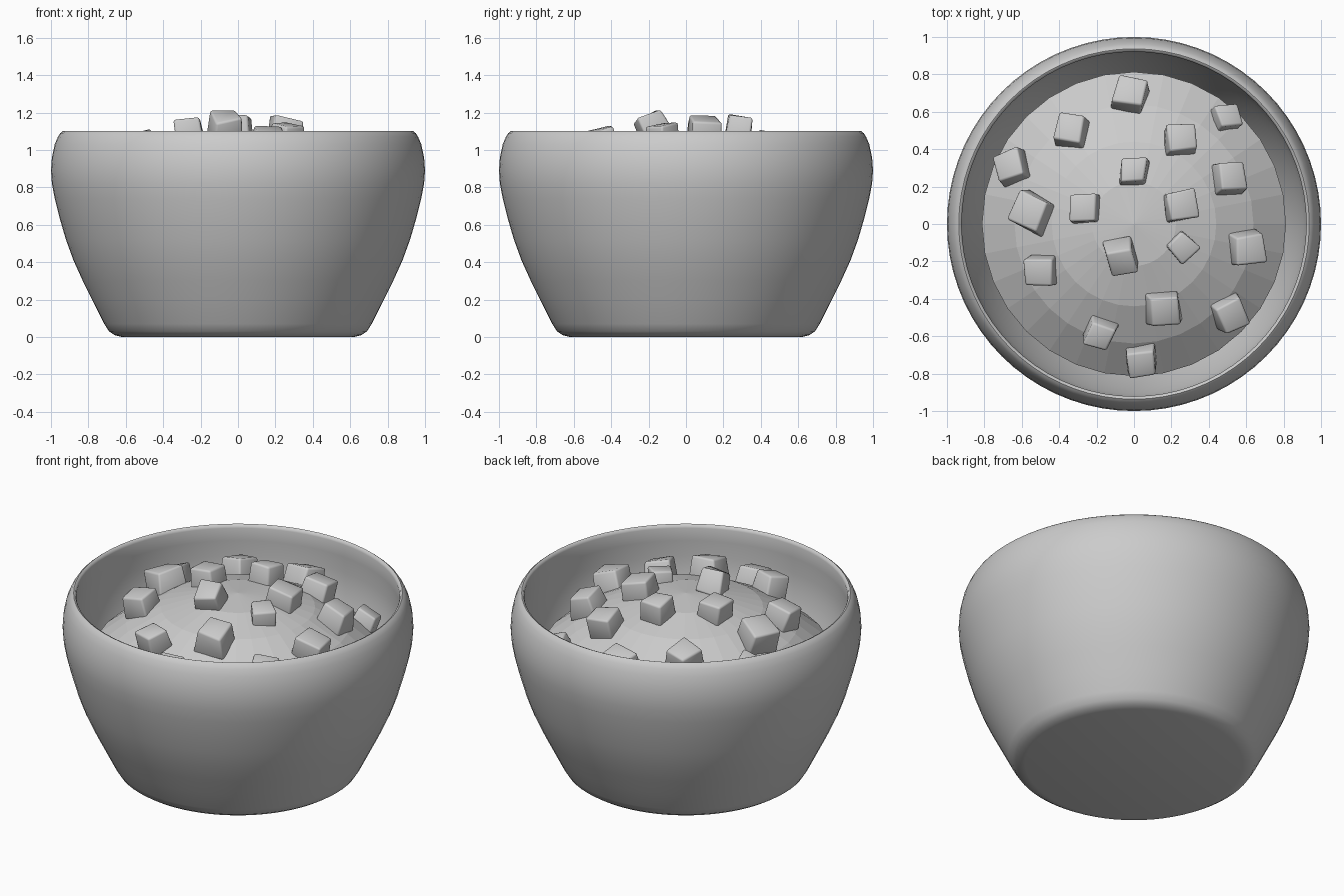
import bpy, bmesh, math, random
from mathutils import Vector, Matrix

if "Cube" in bpy.data.objects:
    bpy.data.objects.remove(bpy.data.objects["Cube"])

random.seed(4)
mat = bpy.data.materials.new("plain grey")
mat.diffuse_color = (0.6, 0.6, 0.6, 1)
mat.use_nodes = True
mat.node_tree.nodes["Principled BSDF"].inputs["Base Color"].default_value = mat.diffuse_color


def make(name, bm, angle=None):
    bmesh.ops.recalc_face_normals(bm, faces=bm.faces[:])
    me = bpy.data.meshes.new(name)
    bm.to_mesh(me)
    bm.free()
    me.materials.append(mat)
    ob = bpy.data.objects.new(name, me)
    bpy.context.collection.objects.link(ob)
    if angle:
        bpy.ops.object.select_all(action='DESELECT')
        ob.select_set(True)
        bpy.context.view_layer.objects.active = ob
        bpy.ops.object.shade_smooth_by_angle(angle=math.radians(angle))
    return ob


def lathe(profile, n):
    """Revolve (radius, z) points; radius 0 becomes a single pole."""
    bm = bmesh.new()
    rings = []
    for r, z in profile:
        count = n if r > 0 else 1
        rings.append([bm.verts.new((r * math.cos(2 * math.pi * i / n),
                                    r * math.sin(2 * math.pi * i / n), z)) for i in range(count)])
    for a, b in zip(rings, rings[1:]):
        for i in range(n):
            j = (i + 1) % n
            quad = [a[i % len(a)], a[j % len(a)], b[j % len(b)], b[i % len(b)]]
            bm.faces.new(list(dict.fromkeys(quad)))
    return bm


# Bowl: outer wall, rounded rim, even-thickness inner wall and floor
bowl = [(0, 0), (0.62, 0), (0.66, 0.01), (0.69, 0.03), (0.715, 0.07), (0.775, 0.19),
        (0.83, 0.3), (0.88, 0.41), (0.92, 0.52), (0.955, 0.64), (0.98, 0.74), (0.995, 0.82),
        (1.0, 0.89), (0.995, 0.96), (0.98, 1.03), (0.963, 1.07), (0.95, 1.09), (0.937, 1.1),
        (0.926, 1.095), (0.921, 1.08), (0.925, 1.0), (0.93, 0.9), (0.925, 0.8), (0.905, 0.7),
        (0.875, 0.6), (0.835, 0.48), (0.78, 0.35), (0.7, 0.19), (0.65, 0.1), (0.6, 0.07), (0, 0.07)]
make("bowl", lathe(bowl, 72), 50)

# Domed filling: faceted cap of a large ball
R, TOP = 1.15, 1.102


def dome_z(r):
    return TOP - R + math.sqrt(R * R - r * r)


cap = [(R * math.sin(math.pi * k / 16), TOP - R + R * math.cos(math.pi * k / 16)) for k in range(5)]
cap[0] = (0, TOP)
make("filling", lathe(cap, 32))

# Chunks: x, y, width, turn in degrees, extra height
chunks = [(-0.02, 0.69, 0.16, -15, 0), (-0.34, 0.5, 0.16, -12, 0), (0.25, 0.45, 0.16, 5, 0),
          (0.49, 0.56, 0.13, 15, -0.05), (-0.65, 0.31, 0.155, 15, 0), (0.0, 0.28, 0.14, -3, 0.01),
          (0.51, 0.24, 0.16, 3, 0), (-0.55, 0.06, 0.18, -25, 0.01), (-0.26, 0.08, 0.15, 2, 0),
          (0.25, 0.1, 0.16, 10, 0), (-0.07, -0.18, 0.15, 14, 0.01), (0.255, -0.12, 0.13, 42, -0.03),
          (0.6, -0.13, 0.17, 8, 0), (-0.5, -0.25, 0.155, -3, 0), (0.16, -0.45, 0.18, 5, 0),
          (0.51, -0.48, 0.16, 25, 0), (-0.185, -0.58, 0.14, -25, 0), (0.04, -0.73, 0.15, 8, 0)]
for k, (x, y, w, turn, lift) in enumerate(chunks):
    bm = bmesh.new()
    bmesh.ops.create_cube(bm, size=1)
    for v in bm.verts:
        s = 0.92 if v.co.z > 0 else 1.04
        v.co = Vector((v.co.x * w * s, v.co.y * w * s, v.co.z * 0.15))
        v.co += Vector([random.uniform(-0.011, 0.011) for _ in range(3)])
    bmesh.ops.bevel(bm, geom=bm.edges[:], offset=0.012, segments=2, affect='EDGES', profile=0.5)
    # lean part of the way along the dome slope
    r = math.hypot(x, y)
    normal = Vector((0.5 * x, 0.5 * y, 1)).normalized()
    tilt = Vector((0, 0, 1)).rotation_difference(normal).to_matrix().to_4x4()
    if k == 10:  # tallest chunk is tipped forward
        tilt = Matrix.Rotation(math.radians(26), 4, 'X')
    z = dome_z(r) + 0.02 + 0.06 * r * r + lift
    bm.transform(Matrix.Translation((x, y, z)) @ tilt
                 @ Matrix.Rotation(math.radians(turn), 4, 'Z'))
    make(f"chunk_{k + 1}", bm, 60)
